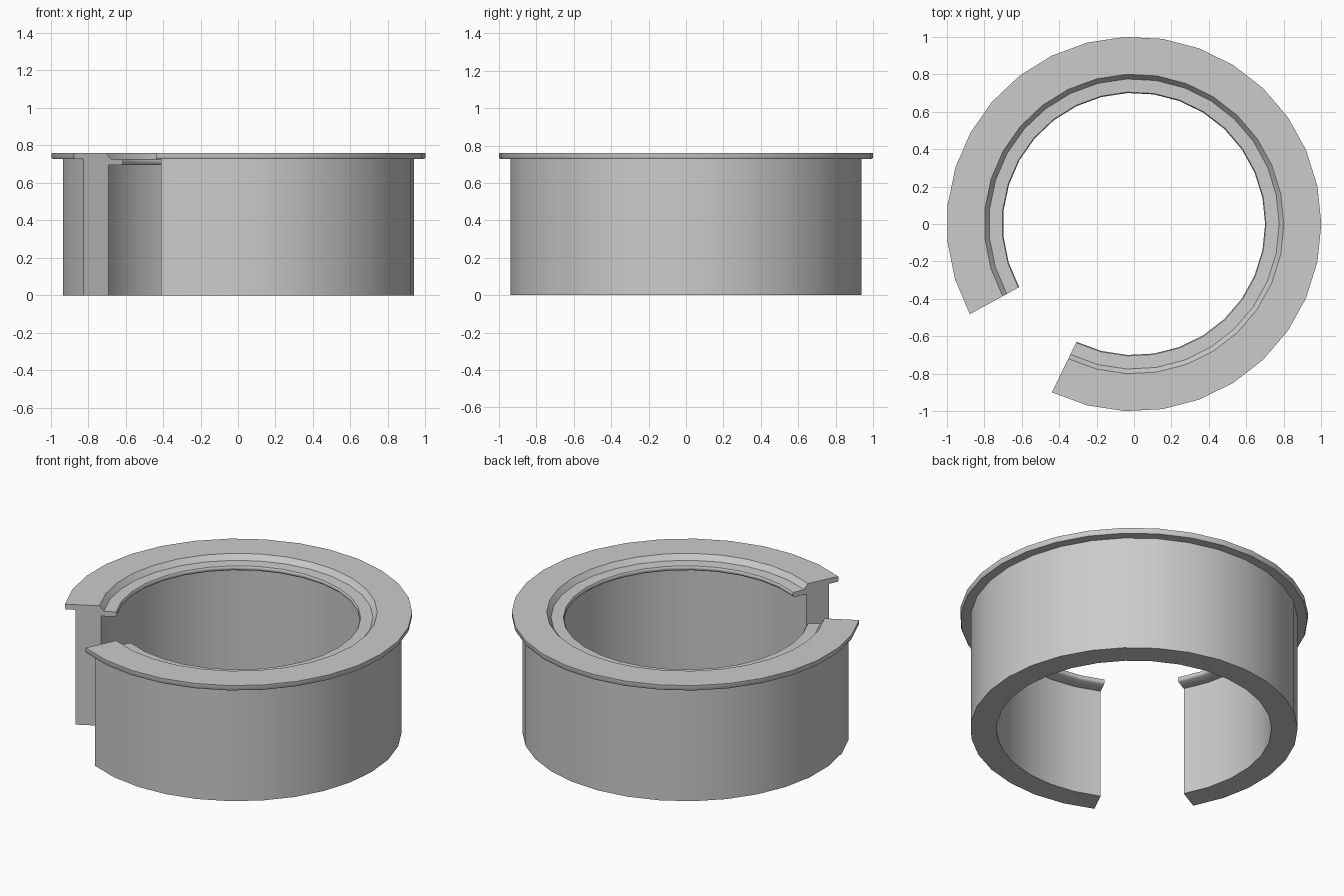
import bpy, bmesh
from math import radians, cos, sin

if "Cube" in bpy.data.objects:
    bpy.data.objects.remove(bpy.data.objects["Cube"])

START, STEP, SEGMENTS = -116.0, 11.6, 28


def sweep(name, profile):
    """Sweep a closed (radius, z) profile round the open ring and cap both ends."""
    bm = bmesh.new()
    rings = []
    for i in range(SEGMENTS + 1):
        a = radians(START + STEP * i)
        rings.append([bm.verts.new((r * cos(a), r * sin(a), z)) for r, z in profile])
    n = len(profile)
    for a, b in zip(rings, rings[1:]):
        for j in range(n):
            k = (j + 1) % n
            bm.faces.new((a[j], b[j], b[k], a[k]))
    bm.faces.new(rings[0][::-1])
    bm.faces.new(rings[-1])
    bmesh.ops.recalc_face_normals(bm, faces=bm.faces)
    mesh = bpy.data.meshes.new(name)
    bm.to_mesh(mesh)
    bm.free()
    obj = bpy.data.objects.new(name, mesh)
    bpy.context.collection.objects.link(obj)
    bpy.ops.object.select_all(action='DESELECT')
    obj.select_set(True)
    bpy.context.view_layer.objects.active = obj
    bpy.ops.object.shade_smooth_by_angle(angle=radians(50))
    return obj


# Split collar: thick wall, thin outer flange and a lowered inner lip
sweep("split_collar", [
    (0.94, 0.0), (0.94, 0.727),                  # outer wall
    (0.995, 0.727), (1.0, 0.735), (1.0, 0.76),   # flange rim
    (0.80, 0.76), (0.775, 0.727),                # flange top and step down
    (0.705, 0.725), (0.70, 0.718),               # inner lip
    (0.70, 0.705), (0.71, 0.695),
    (0.79, 0.695), (0.79, 0.0),                  # inner wall
])
